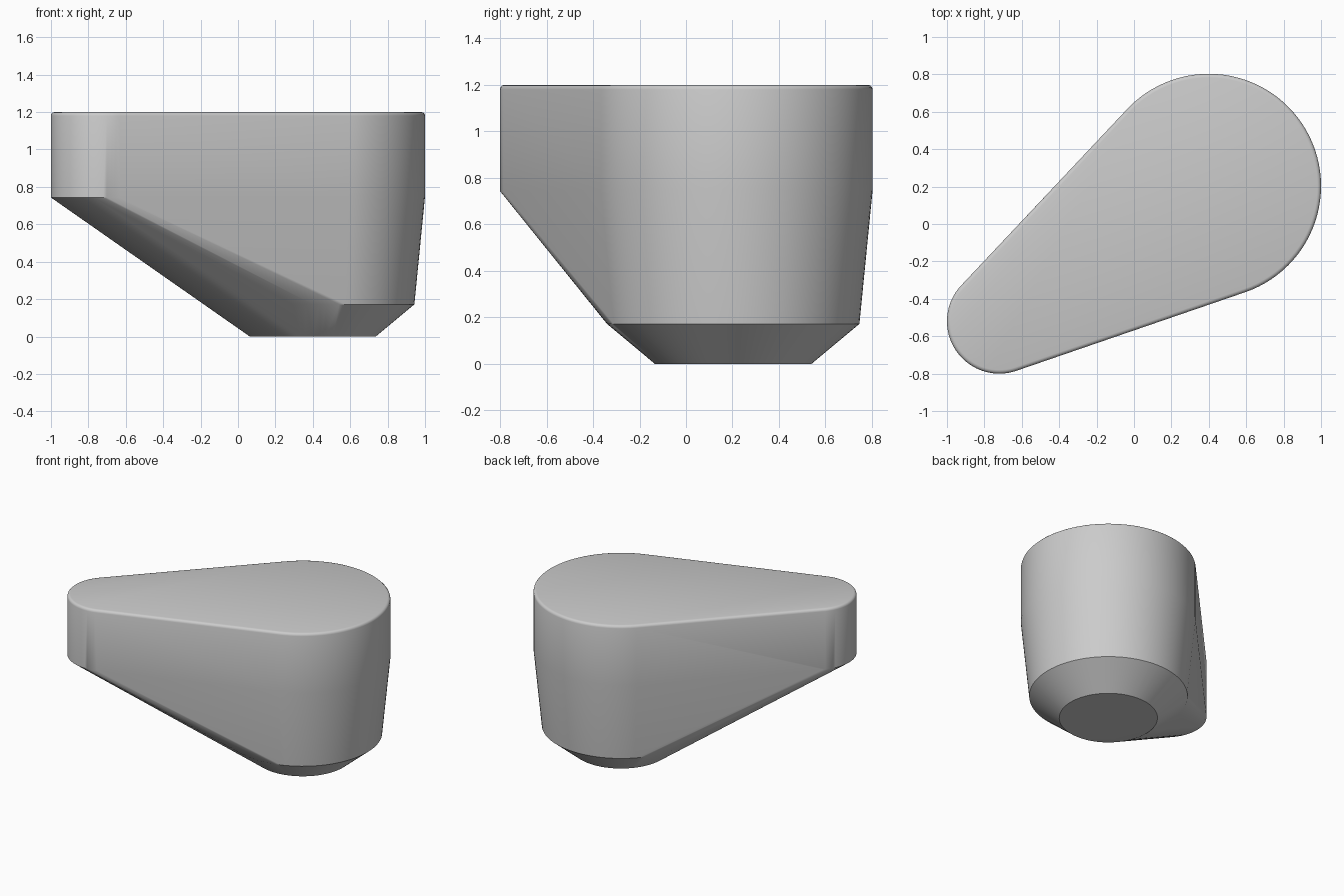
import bpy, bmesh, math

cube = bpy.data.objects.get("Cube")
if cube:
    bpy.data.objects.remove(cube, do_unlink=True)

grey = bpy.data.materials.new("plain_grey")
grey.use_nodes = True
colour = (0.6, 0.6, 0.6, 1)
grey.diffuse_color = colour
grey.node_tree.nodes["Principled BSDF"].inputs["Base Color"].default_value = colour

LARGE, SMALL = (0.4, 0.203), (-0.72, -0.52)
TOP, ROUND, SIDES = 1.2, 0.02, 96

bm = bmesh.new()


def ring(centre, radius, z):
    for i in range(SIDES):
        a = math.tau * i / SIDES
        bm.verts.new((centre[0] + radius * math.cos(a),
                      centre[1] + radius * math.sin(a), z))


# Foot and tapering lower body under the large end
ring(LARGE, 0.337, 0)
ring(LARGE, 0.543, 0.172)

# Upright upper walls with a softly rounded top rim
for centre, radius, low in ((LARGE, 0.6, 0.75), (SMALL, 0.28, 0.743)):
    ring(centre, radius, low)
    for step in range(4):
        a = math.radians(30 * step)
        ring(centre, radius - ROUND * (1 - math.cos(a)),
             TOP - ROUND * (1 - math.sin(a)))

# Wrap a taut skin round the rings
hull = bmesh.ops.convex_hull(bm, input=bm.verts)
spare = {v for v in hull["geom_interior"] + hull["geom_unused"]
         if isinstance(v, bmesh.types.BMVert)}
bmesh.ops.delete(bm, geom=list(spare), context="VERTS")
bmesh.ops.dissolve_limit(bm, angle_limit=math.radians(0.2),
                         verts=bm.verts, edges=bm.edges)
bmesh.ops.recalc_face_normals(bm, faces=bm.faces)

mesh = bpy.data.meshes.new("tapered_body")
bm.to_mesh(mesh)
bm.free()
mesh.materials.append(grey)
body = bpy.data.objects.new("tapered_body", mesh)
bpy.context.collection.objects.link(body)

bpy.ops.object.select_all(action="DESELECT")
body.select_set(True)
bpy.context.view_layer.objects.active = body
bpy.ops.object.shade_smooth_by_angle(angle=math.radians(32))
